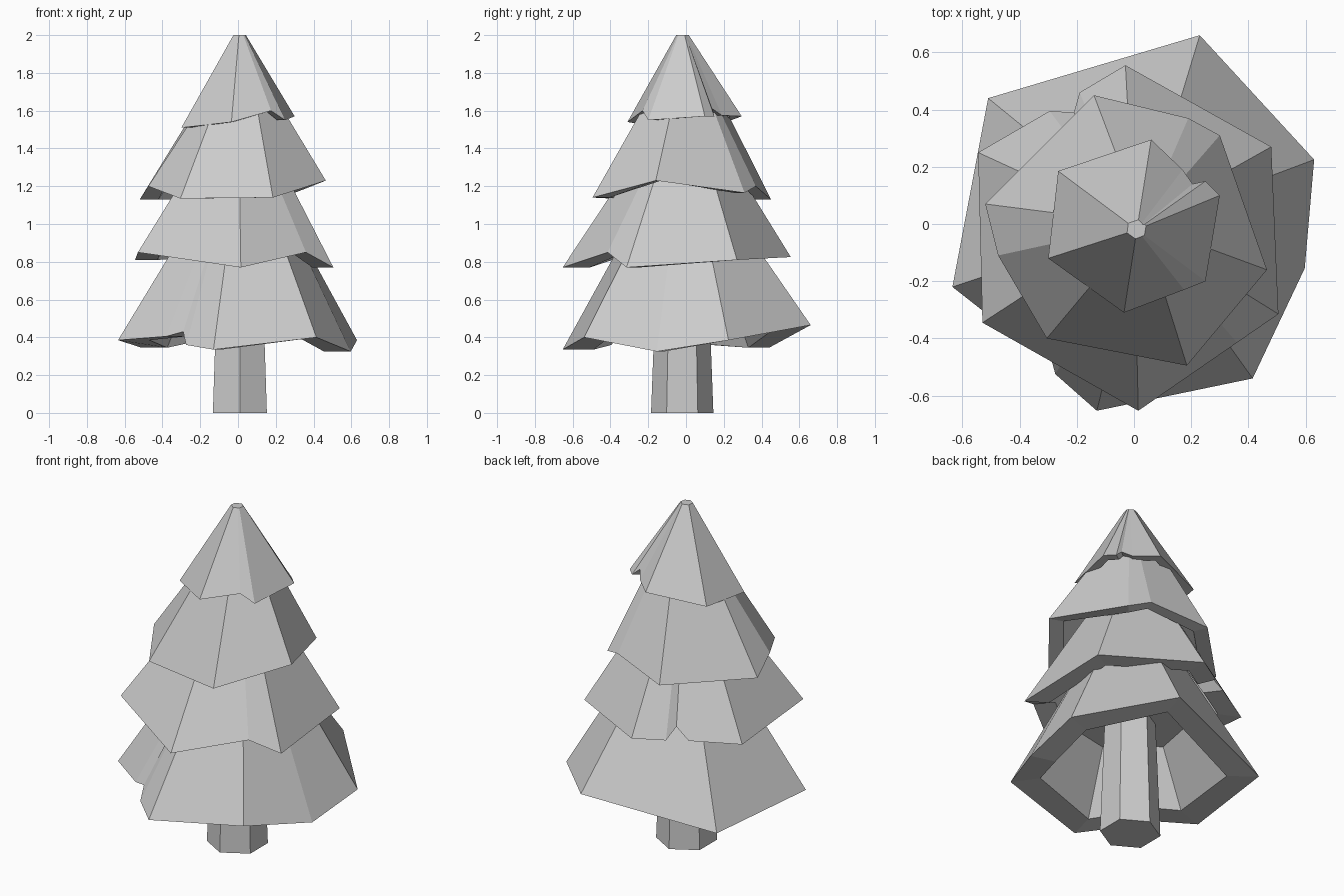
import bpy, bmesh, math


def loft(name, rings):
    """Skin rings of equal length, capping the first and the last."""
    bm = bmesh.new()
    vr = [[bm.verts.new(p) for p in ring] for ring in rings]
    n = len(vr[0])
    for a, b in zip(vr, vr[1:]):
        for i in range(n):
            j = (i + 1) % n
            bm.faces.new((a[i], a[j], b[j], b[i]))
    bm.faces.new(vr[0])
    bm.faces.new(vr[-1])
    bmesh.ops.triangulate(bm, faces=[f for f in bm.faces if len(f.verts) > 4])
    bmesh.ops.recalc_face_normals(bm, faces=bm.faces)
    me = bpy.data.meshes.new(name)
    bm.to_mesh(me)
    bm.free()
    ob = bpy.data.objects.new(name, me)
    bpy.context.collection.objects.link(ob)
    return ob


def tier(name, rim, top_z, top_k, centre, inner_k):
    """Ragged cone of branches with a thick rim and a hollow underside."""
    cx, cy = centre

    def scaled(k, z=None):
        return [(cx + (x - cx) * k, cy + (y - cy) * k, h if z is None else z)
                for x, y, h in rim]

    mean_z = sum(p[2] for p in rim) / len(rim)
    ceiling_z = (mean_z + top_z) / 2
    ceiling_k = (1 + top_k) / 2 * 0.68
    loft(name, [scaled(top_k, top_z), rim, scaled(inner_k),
                scaled(ceiling_k, ceiling_z)])


# Trunk: tapered hexagonal post
def hexagon(r, z):
    return [(0.01 + r * math.sin(i * math.pi / 3),
             -0.02 + r * math.cos(i * math.pi / 3), z) for i in range(6)]


loft("trunk", [hexagon(0.165, 0), hexagon(0.135, 0.8)])

# Branch tiers: rough hexagons with broken notches along the rim
tier("bottom_branches", [
    (0.23, 0.66, 0.465), (0.63, 0.225, 0.385), (0.597, -0.155, 0.325),
    (0.415, -0.54, 0.40), (-0.13, -0.653, 0.335), (-0.275, -0.525, 0.36),
    (-0.29, -0.47, 0.43), (-0.38, -0.42, 0.405), (-0.635, -0.22, 0.385),
    (-0.51, 0.44, 0.345)], 1.0, 0.44, (0.03, 0), 0.75)

tier("lower_branches", [
    (-0.03, 0.555, 0.825), (0.48, 0.27, 0.81), (0.505, -0.315, 0.77),
    (0.36, -0.415, 0.85), (0.015, -0.653, 0.77), (-0.53, -0.345, 0.85),
    (-0.545, 0.25, 0.81), (-0.295, 0.395, 0.82), (-0.21, 0.39, 0.88),
    (-0.19, 0.46, 0.82)], 1.4, 0.36, (0, 0), 0.78)

tier("upper_branches", [
    (-0.14, 0.45, 1.13), (0.19, 0.37, 1.20), (0.30, 0.31, 1.165),
    (0.465, -0.16, 1.23), (0.185, -0.495, 1.14), (-0.305, -0.40, 1.135),
    (-0.475, -0.11, 1.20), (-0.52, 0.07, 1.13)], 1.64, 0.43, (0.03, 0), 0.82)

tier("top_branches", [
    (0.06, 0.295, 1.57), (0.17, 0.19, 1.575), (0.205, 0.14, 1.61),
    (0.25, 0.15, 1.57), (0.30, 0.10, 1.57), (0.25, -0.20, 1.55),
    (0.175, -0.23, 1.60), (-0.035, -0.31, 1.54), (-0.30, -0.12, 1.51),
    (-0.265, 0.185, 1.53)], 2.0, 0.11, (0.01, -0.02), 0.82)
